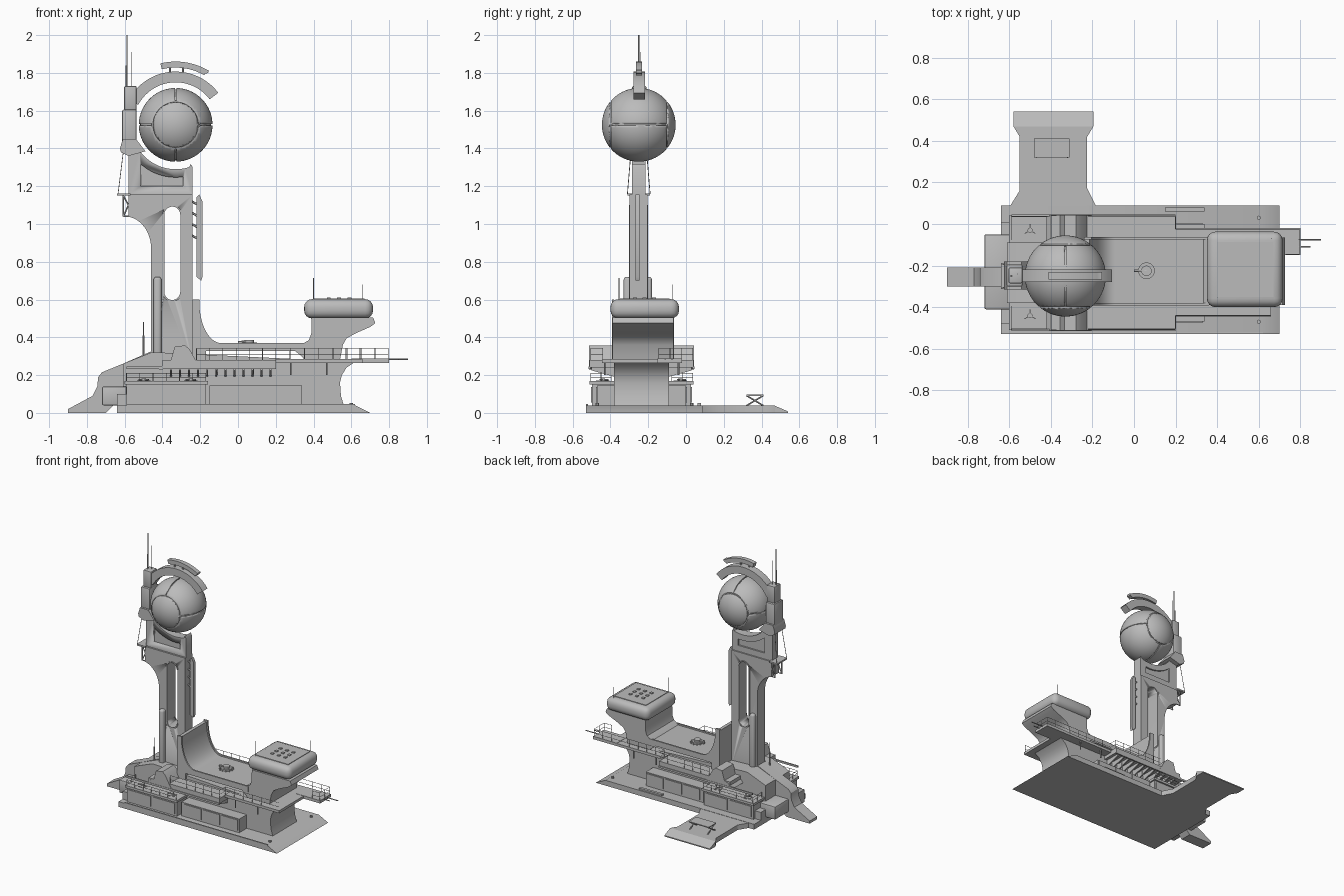
import bpy, bmesh
from math import sin, cos, radians
from mathutils import Vector

if "Cube" in bpy.data.objects:
    bpy.data.objects.remove(bpy.data.objects["Cube"])

GREY = bpy.data.materials.new("station grey")
GREY.use_nodes = True
GREY.diffuse_color = (0.5, 0.5, 0.5, 1)
GREY.node_tree.nodes["Principled BSDF"].inputs["Base Color"].default_value = (0.5, 0.5, 0.5, 1)
MID = -0.235          # lengthwise symmetry plane of the hull
BX, BY, BZ = -0.33, -0.25, 1.525   # ball centre


def finish(name, bm, bevel=0, segments=2, smooth=True):
    bmesh.ops.recalc_face_normals(bm, faces=bm.faces)
    mesh = bpy.data.meshes.new(name)
    bm.to_mesh(mesh)
    bm.free()
    mesh.materials.append(GREY)
    ob = bpy.data.objects.new(name, mesh)
    bpy.context.collection.objects.link(ob)
    bpy.ops.object.select_all(action='DESELECT')
    bpy.context.view_layer.objects.active = ob
    ob.select_set(True)
    if bevel:
        mod = ob.modifiers.new("bevel", 'BEVEL')
        mod.width, mod.segments = bevel, segments
        bpy.ops.object.modifier_apply(modifier="bevel")
    if smooth:
        bpy.ops.object.shade_smooth_by_angle(angle=radians(32))
    return ob


def prism(name, pts, axis, lo, hi, bevel=0, segments=2):
    place = {'x': lambda a, b, t: (t, a, b), 'y': lambda a, b, t: (a, t, b),
             'z': lambda a, b, t: (a, b, t)}[axis]
    bm = bmesh.new()
    face = bm.faces.new([bm.verts.new(place(a, b, lo)) for a, b in pts])
    out = bmesh.ops.extrude_face_region(bm, geom=[face])
    moved = [v for v in out["geom"] if isinstance(v, bmesh.types.BMVert)]
    bmesh.ops.translate(bm, verts=moved, vec=place(0, 0, hi - lo))
    return finish(name, bm, bevel, segments)


def box(name, x0, x1, y0, y1, z0, z1, bevel=0, segments=2):
    return prism(name, [(x0, y0), (x1, y0), (x1, y1), (x0, y1)], 'z', z0, z1, bevel, segments)


def pair(name, pts, d0, d1):
    for s in (-1, 1):
        prism(name, pts, 'y', MID + s * d0, MID + s * d1)


def box_pair(name, x0, x1, d0, d1, z0, z1):
    pair(name, [(x0, z0), (x1, z0), (x1, z1), (x0, z1)], d0, d1)


def arc(cx, cy, rx, ry, a0, a1, n=14):
    angles = [radians(a0 + (a1 - a0) * i / n) for i in range(n + 1)]
    return [(cx + rx * cos(a), cy + ry * sin(a)) for a in angles]


def sector(cx, cy, r0, r1, a0, a1, n=20):
    return arc(cx, cy, r1, r1, a0, a1, n) + arc(cx, cy, r0, r0, a1, a0, n)


def rods(name, segs, r=0.002, sides=6):
    bm = bmesh.new()
    for p, q in segs:
        p, q = Vector(p), Vector(q)
        turn = (q - p).to_track_quat('Z', 'Y').to_matrix().to_4x4()
        turn.translation = (p + q) / 2
        bmesh.ops.create_cone(bm, cap_ends=True, segments=sides, radius1=r, radius2=r,
                              depth=(q - p).length, matrix=turn)
    return finish(name, bm)


def rail(name, path, z, h):
    segs = []
    for (ax, ay), (bx, by) in zip(path, path[1:]):
        for k in (h, h / 2):
            segs.append(((ax, ay, z + k), (bx, by, z + k)))
        n = max(1, round((abs(bx - ax) + abs(by - ay)) / 0.07))
        for i in range(n + 1):
            x, y = ax + (bx - ax) * i / n, ay + (by - ay) * i / n
            segs.append(((x, y, z), (x, y, z + h)))
    rods(name, segs, 0.0018, 4)


def cut(ob, cutter):
    mod = ob.modifiers.new("cut", 'BOOLEAN')
    mod.object, mod.operation, mod.solver = cutter, 'DIFFERENCE', 'EXACT'
    bpy.context.view_layer.objects.active = ob
    bpy.ops.object.modifier_apply(modifier="cut")
    bpy.data.objects.remove(cutter)


# Ground plate with sloped end, and the rear landing apron
prism("base_plate", [(-.64, 0), (.7, 0), (.62, .04), (-.64, .04)], 'y', -.53, .09)
prism("base_lip", [(-.59, .04), (.62, .04), (.62, .046), (-.59, .046)], 'y', -.53, -.52)
prism("apron", [(-.6, .08), (-.55, .16), (-.55, .42), (-.58, .47), (-.195, .47),
                (-.225, .42), (-.225, .17), (-.18, .08)], 'z', 0, .038)
prism("apron_slope", [(.47, 0), (.54, 0), (.54, .008), (.47, .038)], 'x', -.58, -.195)
box("apron_bench", -.48, -.31, .32, .41, .09, .097)
rods("bench_legs", [((x, y, .038), (x, .73 - y, .092)) for x in (-.47, -.32) for y in (.32, .41)], .004)
box("base_step", .15, .34, .06, .08, .04, .052)
rods("base_studs", [((.6, y, .03), (.6, y, .052)) for y in (.03, -.47)], .01, 10)

# Core hull with a flared right end
prism("core_hull", [(-.61, .04), (.56, .04), (.545, .09), (.54, .16), (.55, .2), (.575, .24),
                    (.62, .27), (-.42, .32), (-.46, .32), (-.61, .26)], 'y', MID - .145, MID + .145)
box("left_block", -.72, -.59, -.41, -.05, .04, .14, .008)
box("left_sill", -.64, -.59, -.48, .01, .04, .1)
prism("left_arm", [(-.9, 0), (-.9, .02), (-.77, .09), (-.745, .14), (-.74, .19), (-.72, .215),
                   (-.61, .26), (-.45, .33), (-.45, .04), (-.66, .04), (-.7, 0)],
      'y', -.3, -.21)

# Side modules, panels, platforms and fans
box_pair("large_module", -.59, -.17, .14, .262, .04, .15)
box_pair("small_modules", -.15, .34, .14, .235, .04, .145)
box_pair("lower_platform", -.6, -.16, .14, .275, .15, .168)
for i in range(2):
    box_pair("module_panel", -.575 + i * .205, -.39 + i * .205, .262, .268, .055, .137)
for i in range(3):
    box_pair("module_panel", -.12 + i * .155, .02 + i * .155, .235, .241, .055, .137)
for s in (-1, 1):
    yf, edge = MID + s * .205, MID + s * .27
    for x in (-.5, -.25):
        rods("fan_hub", [((x, yf, .165), (x, yf, .182))], .012, 12)
        rods("fan_blades", [((x, yf, .176), (x + .03 * cos(radians(a)), yf + .03 * sin(radians(a)), .176))
                            for a in (90, 210, 330)], .004)
        prism("fan_ring", arc(x, yf, .036, .036, 0, 345, 23), 'z', .168, .171)
    rail("lower_rail", [(-.59, MID + s * .16), (-.59, edge), (-.17, edge)], .168, .042)

# Main deck, shoulders and underside brackets
box("main_deck", -.4, .2, MID - .275, MID + .275, .24, .28)
box("aft_deck", .2, .66, -.445, -.02, .265, .285)
box("side_balcony", .6, .8, -.15, -.02, .265, .287)
pair("shoulder", [(-.42, .23), (-.39, .265), (-.355, .28), (-.335, .35), (-.28, .358),
                  (-.255, .335), (-.225, .28), (-.2, .24)], .14, .278)
box_pair("deck_edge", -.59, .2, .27, .28, .232, .246)
for i in range(12):
    x = -.36 + i * .048
    prism_pts = [(MID + .14, .19), (MID + .14, .24), (MID + .265, .24), (MID + .265, .225)]
    for s in (-1, 1):
        prism("deck_bracket", [(MID + s * (a - MID), b) for a, b in prism_pts], 'x', x, x + .01)
rods("deck_lamps", [((x, MID + s * .195, .2), (x, MID + s * .195, .27))
                    for x in (-.11, .08, .28, .47) for s in (-1, 1)], .005)
rail("front_rail", [(-.22, -.505), (.2, -.505), (.2, -.44), (.655, -.44)], .28, .062)
rail("back_rail", [(-.22, .035), (.2, .035), (.2, -.025), (.795, -.025), (.795, -.145), (.73, -.145)],
     .28, .062)
rods("balcony_poles", [((.79, -.075, .284), (.9, -.075, .284)), ((.79, -.11, .284), (.85, -.11, .284))], .004)


# Raised deck sweeping up to the tower, with slim side rims
def sweep(lift):
    return ([(-.24, .28), (-.24, .59 + lift), (-.215 + lift, .59 + lift)]
            + arc(-.09, .59, .125 - lift, .23 - lift, 180, 270)
            + [(.36, .36 + lift), (.36, .328), (-.17, .328), (-.17, .28)])


prism("sweep_deck", sweep(0), 'y', -.385, -.07)
for y in (-.392, -.075):
    prism("sweep_rim", sweep(.01), 'y', y, y + .012)
rods("hatch_base", [((.06, -.225, .355), (.06, -.225, .372))], .04, 20)
rods("hatch_cap", [((.06, -.225, .37), (.06, -.225, .385))], .025, 16)
rods("hatch_arm", [((.0, -.225, .372), (.06, -.225, .378))], .008)
for k in range(12):
    a = radians(k * 30)
    rods("hatch_bolt", [((.06 + .048 * cos(a), -.225 + .048 * sin(a), z) for z in (.355, .366))], .005)

# Bridge neck and rounded cabin
prism("bridge_neck", [(.3, .33), (.34, .365), (.375, .385), (.388, .42), (.39, .505), (.715, .505),
                      (.727, .475), (.7, .455), (.62, .42), (.575, .395), (.555, .36), (.54, .28),
                      (.36, .28)], 'y', -.39, -.065)
box("cabin", .35, .715, -.4, -.037, .5, .602, .042, 4)
box("cabin_roof", .4, .67, -.35, -.087, .598, .606)
for i in range(-1, 2):
    for j in range(-1, 2):
        x, y = .535 + i * .055, -.22 + j * .05
        box("roof_vent", x - .01, x + .01, y - .01, y + .01, .604, .612)
rods("cabin_antennas", [((.4, -.355, .57), (.4, -.355, .715)), ((.66, -.07, .57), (.66, -.07, .68))])

# Tower with through slot, bracket curve and ball cradle
lower = prism("tower_shaft", [(-.46, .26), (-.24, .26), (-.24, 1.155), (-.58, 1.155)]
              + arc(-.6, .87, .14, .17, 82, 0), 'y', -.298, -.205)
cut(lower, prism("slot_cutter", arc(-.348, 1.05, .043, .043, 0, 180) + arc(-.348, .64, .043, .043, 180, 360),
                 'y', -.5, 0))
for y in (-.303, -.205):
    prism("slot_frame", arc(-.348, 1.05, .05, .05, 0, 180) + arc(-.348, .64, .05, .05, 180, 360)
          + arc(-.348, .64, .042, .042, 360, 180) + arc(-.348, 1.05, .042, .042, 180, 0),
          'y', y, y + .005)
upper = prism("tower_cradle", [(-.58, 1.155), (-.24, 1.155), (-.24, 1.3), (-.25, 1.318)]
              + arc(BX, BZ, .235, .235, -72, -150) + [(-.58, 1.41)], 'y', -.285, -.215)
for y in (-.32, -.227):
    cut(upper, prism("recess_cutter", [(-.515, 1.2), (-.29, 1.2)] + arc(BX, BZ, .278, .278, -82, -131),
                     'y', y, y + .047))
box("tower_buttress", -.447, -.405, -.33, -.18, .26, .72, .015, 3)
prism("tower_fin", [(-.22, .72), (-.195, .7), (-.188, .72), (-.188, 1.12), (-.205, 1.155), (-.22, 1.14)],
      'y', -.268, -.245)
for z in (.92, .98, 1.04, 1.1):
    rods("fin_bracket", [((-.245, -.256, z + .02), (-.21, -.256, z))], .006)

# Side ledge, truss and stay wires
box("ledge", -.64, -.57, -.31, -.19, 1.15, 1.162)
truss = []
for y in (-.29, -.21):
    truss += [((-.607, y, 1.04), (-.607, y, 1.15)), ((-.61, y, 1.04), (-.57, y, 1.04)),
              ((-.607, y, 1.04), (-.58, y, 1.1)), ((-.58, y, 1.1), (-.607, y, 1.15))]
rods("ledge_truss", truss, .004)
rods("stay_wires", [((-.635, MID - .015 + s * .06, 1.16), (-.605, MID - .015 + s * .04, 1.4)) for s in (-1, 1)])

# Mast column and antennas
prism("mast_foot", [(-.58, 1.36), (-.49, 1.385), (-.54, 1.45), (-.61, 1.45), (-.625, 1.4), (-.62, 1.38)],
      'y', -.315, -.18)
box("mast_lower", -.613, -.537, -.3, -.195, 1.4, 1.605, .006)
box("mast_upper", -.603, -.537, -.285, -.21, 1.6, 1.73, .006)
rods("main_antenna", [((-.587, -.25, 1.72), (-.587, -.25, 2))], .003)
rods("antenna_sleeve", [((-.59, -.25, 1.72), (-.59, -.25, 1.84))], .006)
rods("short_antenna", [((-.562, -.24, 1.72), (-.562, -.24, 1.91))])
rods("hull_antenna", [((-.5, -.3, .28), (-.5, -.3, .48))])
rods("hull_antenna_sleeve", [((-.5, -.3, .28), (-.5, -.3, .41))], .006)

# Ball with engraved seams
bm = bmesh.new()
bmesh.ops.create_uvsphere(bm, u_segments=64, v_segments=40, radius=.195)
bmesh.ops.translate(bm, verts=bm.verts, vec=(BX, BY, BZ))
ball = finish("ball", bm)
for y in (BY - .15, BY + .15):
    cut(ball, prism("seam_cutter", sector(BX, BZ, .119, .14, 0, 359.9, 48), 'y', y - .003, y + .003))
for a in (0, 180):
    cut(ball, prism("seam_cutter", sector(BY, BZ, .188, .21, a + 41, a + 139), 'x', BX - .004, BX + .004))
    cut(ball, prism("seam_cutter", sector(BX, BY, .188, .21, a - 49, a + 49), 'z', BZ - .004, BZ + .004))

# Arched arms over the ball
prism("arch_arm", sector(BX, BZ, .225, .282, 37, 152), 'y', -.278, -.218)
prism("arch_cap", arc(BX, BZ, .335, .335, 104, 60) + [(-.155, 1.815), (-.158, 1.8), (-.175, 1.795)]
      + arc(BX, BZ, .303, .303, 60, 104), 'y', -.266, -.232)
rods("arch_link", [((BX + x, BY, BZ + .27), (BX + x, BY, BZ + .315)) for x in (-.03, .04)], .006)
